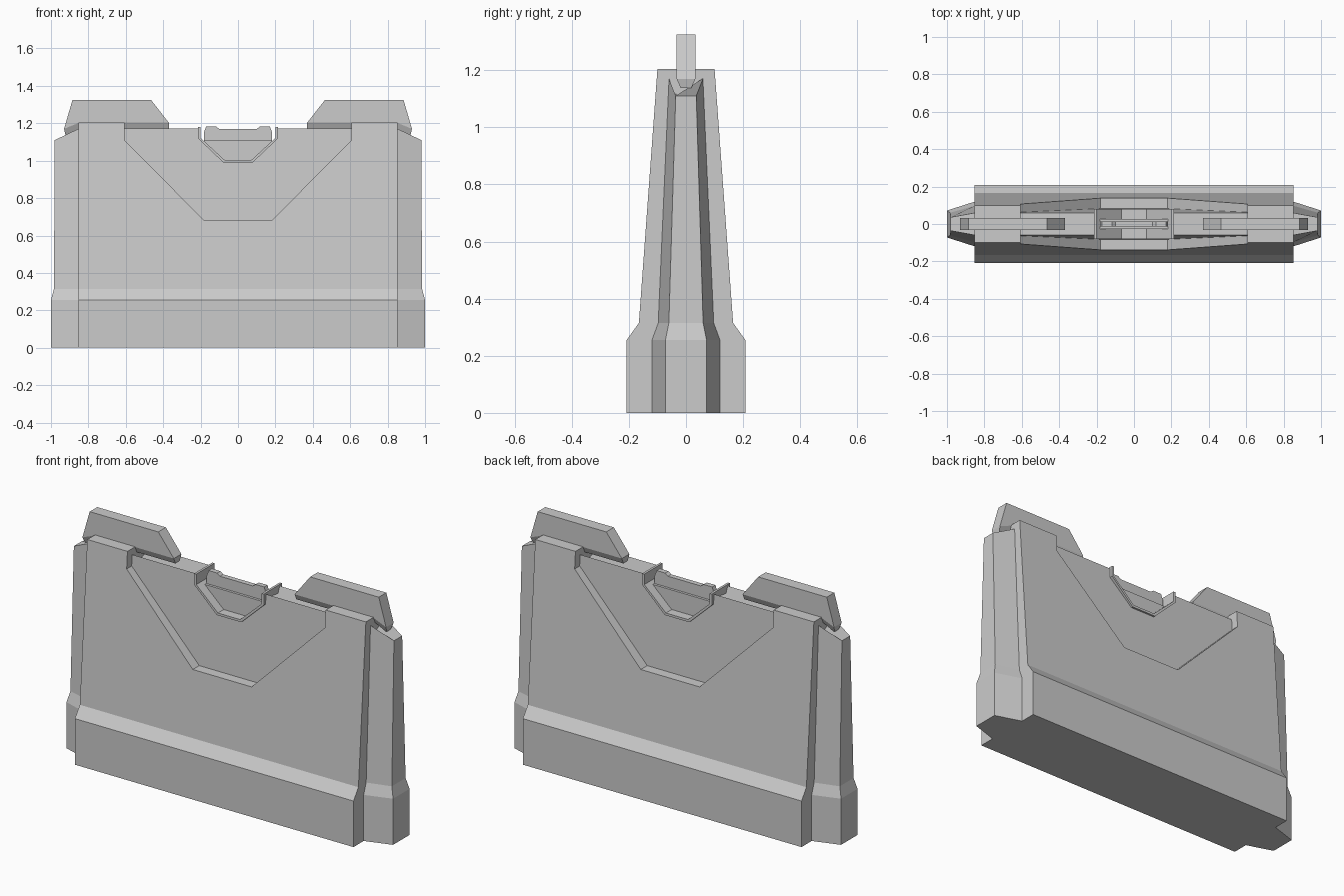
import bpy, bmesh

if "Cube" in bpy.data.objects:
    bpy.data.objects.remove(bpy.data.objects["Cube"])


def loft(name, rings):
    """Closed solid skinned through rings of equal point count."""
    bm = bmesh.new()
    vs = [[bm.verts.new(p) for p in r] for r in rings]
    n = len(rings[0])
    for a, b in zip(vs, vs[1:]):
        for i in range(n):
            j = (i + 1) % n
            bm.faces.new((a[i], a[j], b[j], b[i]))
    bm.faces.new(vs[0][::-1])
    bm.faces.new(vs[-1])
    bmesh.ops.recalc_face_normals(bm, faces=bm.faces)
    me = bpy.data.meshes.new(name)
    bm.to_mesh(me)
    bm.free()
    ob = bpy.data.objects.new(name, me)
    bpy.context.collection.objects.link(ob)
    return ob


def plate(name, outline, half):
    """Front outline (x, z) extruded evenly through y."""
    return loft(name, [[(x, y, z) for x, z in outline] for y in (-half, half)])


def mirrored(right):
    """Complete a symmetric outline from its right half."""
    return right + [(-x, z) for x, z in reversed(right)]


def cut(target, cutter):
    mod = target.modifiers.new("cut", 'BOOLEAN')
    mod.operation = 'DIFFERENCE'
    mod.solver = 'EXACT'
    mod.object = cutter
    bpy.context.view_layer.objects.active = target
    bpy.ops.object.modifier_apply(modifier=mod.name)
    bpy.data.objects.remove(cutter)


# Outer shell: tapered wall on a wide plinth, with a V recess on both faces
profile = mirrored([(0.208, 0), (0.208, 0.255), (0.165, 0.315), (0.10, 1.205)])
shell = loft("wall_shell", [[(x, y, z) for y, z in profile] for x in (-0.853, 0.853)])
cut(shell, plate("v_cutter", mirrored([(0.18, 0.68), (0.607, 1.11), (0.607, 1.4)]), 0.5))

# Inner core with chamfered ends: levels of (end x, end y, end z, inner y, inner z)
levels = [(1.0, 0.072, 0, 0.12, 0), (1.0, 0.072, 0.255, 0.12, 0.255),
          (0.984, 0.06, 0.315, 0.098, 0.315), (0.98, 0.036, 1.11, 0.06, 1.172)]
rings = []
for ex, ey, ez, iy, iz in levels:
    half = [(ex, -ey, ez), (ex, ey, ez), (0.85, iy, iz)]
    rings.append(half + [(-0.85, iy, iz), (-ex, ey, ez), (-ex, -ey, ez),
                         (-0.85, -iy, iz), (0.85, -iy, iz)])
core = loft("wall_core", rings)
cut(core, plate("notch_cutter", mirrored([(0.075, 0.993), (0.206, 1.113), (0.206, 1.4)]), 0.4))

# Thin raised rim lining the central notch
rim_outer = mirrored([(0.075, 0.987), (0.207, 1.11), (0.207, 1.125), (0.216, 1.18)])
rim_outer = mirrored([(0.075, 0.987), (0.213, 1.118), (0.213, 1.18)])
rim_inner = mirrored([(0.068, 1.0), (0.2, 1.122), (0.2, 1.3)])
rim = plate("notch_rim", rim_outer, 0.079)
cut(rim, plate("rim_cutter", rim_inner, 0.3))

# Panel in the notch: thick lower part, thin stepped crest
plate("notch_panel", mirrored([(0.07, 0.995), (0.183, 1.108)]), 0.028)
plate("notch_crest", mirrored([(0.183, 1.1), (0.183, 1.15), (0.17, 1.183),
                               (0.118, 1.183), (0.1, 1.17)]), 0.014)

# Top fins: slab with a narrowing keel underneath
for side, s in (("left", -1), ("right", 1)):
    slab = [(0.37, 1.203), (0.465, 1.325), (0.885, 1.325), (0.93, 1.17), (0.85, 1.203)]
    plate(side + "_fin", [(s * x, z) for x, z in slab], 0.033)
    keel = [(0.37, 1.203), (0.85, 1.203), (0.93, 1.17)]
    loft(side + "_fin_keel",
         [[(s * x, -0.033, z) for x, z in keel] + [(s * x, 0.033, z) for x, z in keel[::-1]],
          [(s * (x - 0.008 * (x > 0.9)), -0.018, z - 0.033) for x, z in keel]
          + [(s * (x - 0.008 * (x > 0.9)), 0.018, z - 0.033) for x, z in keel[::-1]]])
